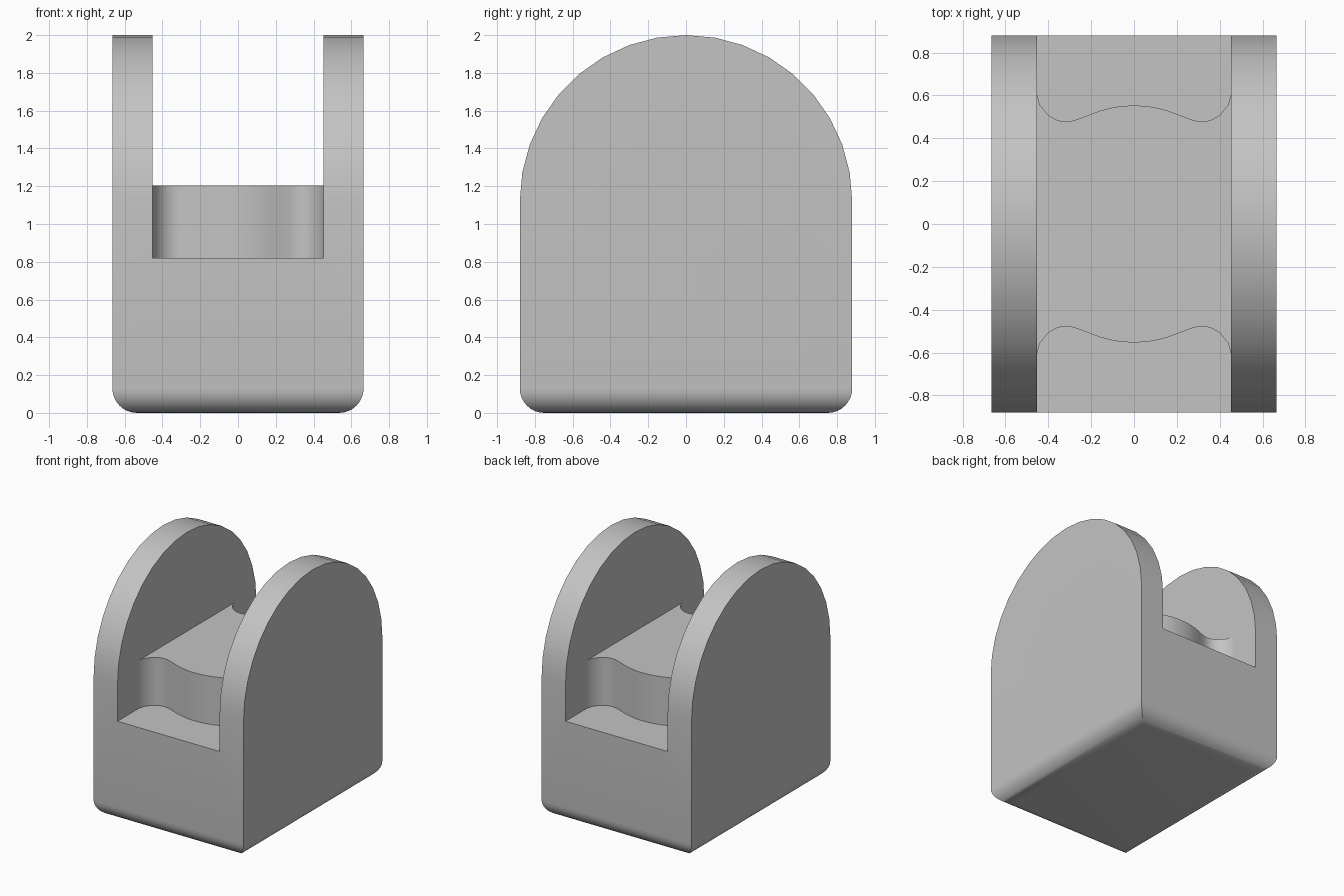
import bpy
import bmesh
from math import sin, cos, pi

cube = bpy.data.objects.get("Cube")
if cube:
    bpy.data.objects.remove(cube, do_unlink=True)

HALF_X, HALF_Y = 0.665, 0.88      # outer half sizes
SLOT_X, SLOT_Z = 0.453, 0.82      # channel half width and floor height
SEAT_TOP = 1.205
ROUND = 0.13                      # rounding of the bottom edges
ARCH_Z = 2.0 - HALF_Y             # height where the arch begins

grey = bpy.data.materials.new("light grey")
grey.use_nodes = True
colour = (0.55, 0.55, 0.55, 1)
grey.diffuse_color = colour
grey.node_tree.nodes["Principled BSDF"].inputs["Base Color"].default_value = colour


def loft(name, rings):
    """Skin a stack of closed rings, cap both ends, merge collapsed points."""
    bm = bmesh.new()
    loops = [[bm.verts.new(p) for p in ring] for ring in rings]
    n = len(loops[0])
    for low, high in zip(loops, loops[1:]):
        for i in range(n):
            j = (i + 1) % n
            bm.faces.new((low[i], low[j], high[j], high[i]))
    bm.faces.new(loops[0][::-1])
    bm.faces.new(loops[-1])
    bmesh.ops.remove_doubles(bm, verts=bm.verts[:], dist=0.0005)
    # Merge the coplanar strips of the flat sides
    bmesh.ops.dissolve_limit(bm, angle_limit=0.01, verts=bm.verts[:], edges=bm.edges[:])
    bmesh.ops.recalc_face_normals(bm, faces=bm.faces[:])
    mesh = bpy.data.meshes.new(name)
    bm.to_mesh(mesh)
    bm.free()
    mesh.materials.append(grey)
    obj = bpy.data.objects.new(name, mesh)
    bpy.context.collection.objects.link(obj)
    return obj


def rectangle(x, y, z):
    return [(-x, -y, z), (x, -y, z), (x, y, z), (-x, y, z)]


def activate(obj):
    bpy.ops.object.select_all(action='DESELECT')
    obj.select_set(True)
    bpy.context.view_layer.objects.active = obj


# Body: rounded bottom, straight walls, half-round top
rings = []
for i in range(9):
    a = i / 8 * pi / 2
    inset = ROUND * (1 - sin(a))
    rings.append(rectangle(HALF_X - inset, HALF_Y - inset, ROUND * (1 - cos(a))))
for i in range(10):
    a = i / 9 * pi / 2
    rings.append(rectangle(HALF_X, HALF_Y * cos(a), ARCH_Z + HALF_Y * sin(a)))
body = loft("body", rings)

# Channel between the two side walls
cutter = loft("channel_cutter", [rectangle(SLOT_X, 1.2, SLOT_Z), rectangle(SLOT_X, 1.2, 2.3)])
cutter.hide_render = True
cut = body.modifiers.new("channel", 'BOOLEAN')
cut.operation = 'DIFFERENCE'
cut.solver = 'EXACT'
cut.object = cutter
activate(body)
bpy.ops.object.modifier_apply(modifier=cut.name)
bpy.data.objects.remove(cutter, do_unlink=True)

# Seat block with wavy front and back
half_wave = [(SLOT_X, 0.608), (0.44, 0.557), (0.40, 0.508), (0.36, 0.485), (0.32, 0.477),
             (0.28, 0.483), (0.22, 0.505), (0.16, 0.528), (0.10, 0.544), (0.05, 0.551)]
back = half_wave + [(0, 0.553)] + [(-x, y) for x, y in reversed(half_wave)]
outline = back + [(x, -y) for x, y in reversed(back)]
seat = loft("seat", [[(x, y, z) for x, y in outline] for z in (SLOT_Z, SEAT_TOP)])

for obj in (body, seat):
    activate(obj)
    bpy.ops.object.shade_smooth_by_angle(angle=pi / 6)
